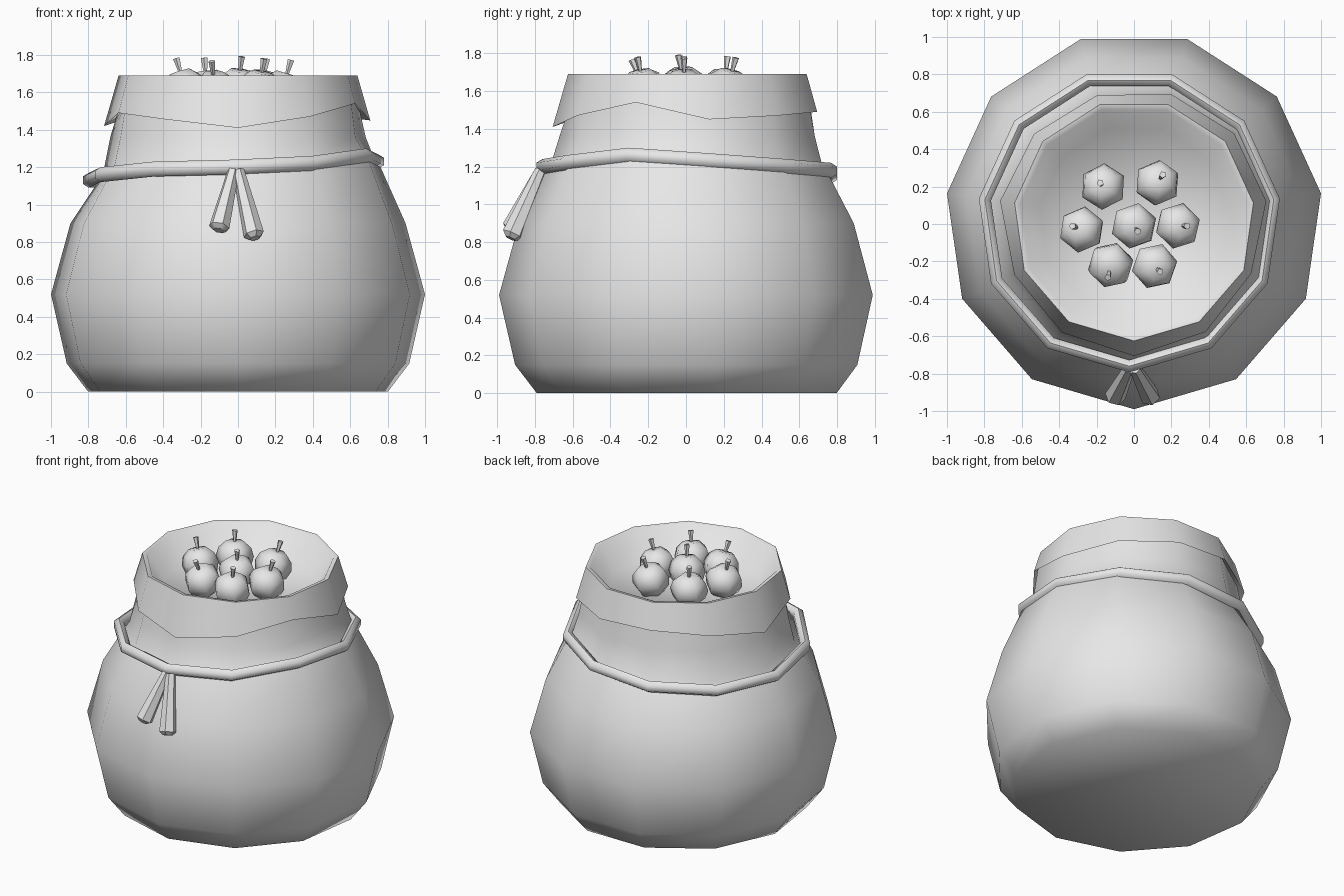
import bpy, bmesh, math
from mathutils import Vector

if "Cube" in bpy.data.objects:
    bpy.data.objects.remove(bpy.data.objects["Cube"], do_unlink=True)

SIDES = 11
CENTRE_Y = 0.02

grey = bpy.data.materials.new("plain_grey")
grey.use_nodes = True
grey.diffuse_color = (0.8, 0.8, 0.8, 1)
grey.node_tree.nodes["Principled BSDF"].inputs["Base Color"].default_value = (0.8, 0.8, 0.8, 1)


def finish(name, bm, angle):
    bmesh.ops.recalc_face_normals(bm, faces=bm.faces)
    mesh = bpy.data.meshes.new(name)
    bm.to_mesh(mesh)
    bm.free()
    mesh.materials.append(grey)
    obj = bpy.data.objects.new(name, mesh)
    bpy.context.collection.objects.link(obj)
    bpy.ops.object.select_all(action="DESELECT")
    obj.select_set(True)
    bpy.context.view_layer.objects.active = obj
    bpy.ops.object.shade_smooth_by_angle(angle=math.radians(angle))
    return obj


def around(k, r, z, x=0.0):
    # Corner k of the sack's outline, counted from the front towards +x
    a = 2 * math.pi * k / SIDES
    return Vector((x + r * math.sin(a), CENTRE_Y - r * math.cos(a), z))


def bridge(bm, rings, closed=False):
    pairs = list(zip(rings, rings[1:]))
    if closed:
        pairs.append((rings[-1], rings[0]))
    for low, high in pairs:
        n = len(low)
        for i in range(n):
            j = (i + 1) % n
            bm.faces.new((low[i], low[j], high[j], high[i]))


def tube(bm, stations, sides):
    # Capped tube through (centre, radius) stations
    axis = (stations[-1][0] - stations[0][0]).normalized()
    u = axis.orthogonal().normalized()
    v = axis.cross(u)
    rings = []
    for c, r in stations:
        turns = [2 * math.pi * i / sides for i in range(sides)]
        rings.append([bm.verts.new(c + r * (math.cos(t) * u + math.sin(t) * v)) for t in turns])
    bridge(bm, rings)
    bm.faces.new(rings[0])
    bm.faces.new(rings[-1])


# Uneven heights of the rope and of the folded hem, per corner
rope_z = [1.20, 1.22, 1.26, 1.23, 1.20, 1.18, 1.15, 1.13, 1.13, 1.16, 1.19]
hem_z = [1.41, 1.47, 1.54, 1.45, 1.47, 1.49, 1.51, 1.48, 1.42, 1.49, 1.455]

# Sack: belly, neck, folded collar and inner wall in one skin
bm = bmesh.new()
rings = []


def ring(rule):
    rings.append([bm.verts.new(around(k, *rule(k))) for k in range(SIDES)])


for r, z in ((0.81, 0), (0.925, 0.15), (1.01, 0.52), (0.905, 0.9)):
    ring(lambda k: (r, z))
ring(lambda k: (0.77, rope_z[k] - 0.03))
ring(lambda k: (0.73, rope_z[k] + 0.03))
ring(lambda k: (0.69, 1.36))
ring(lambda k: (0.66, hem_z[k] + 0.04))
ring(lambda k: (0.645 + 0.29 * (1.69 - hem_z[k]), hem_z[k]))
for r, z in ((0.645, 1.69), (0.615, 1.685), (0.51, 1.52)):
    ring(lambda k: (r, z))
bridge(bm, rings)
bm.faces.new(rings[0])
bm.faces.new(rings[-1])
finish("sack", bm, 62)

# Rope tied around the neck
bm = bmesh.new()
rings = []
for k in range(SIDES):
    section = []
    for i in range(6):
        t = math.pi * i / 3 + math.pi / 6
        section.append(bm.verts.new(around(k, 0.78 + 0.038 * math.cos(t),
                                           rope_z[k] + 0.04 * math.sin(t), -0.025)))
    rings.append(section)
bridge(bm, rings, closed=True)
finish("neck_rope", bm, 62)

# Two loose rope ends at the front
for name, tip in (("right_rope_end", (-0.1, -0.92, 0.88)), ("left_rope_end", (0.085, -0.92, 0.84))):
    bm = bmesh.new()
    top = Vector((0.15 * tip[0] - 0.01, -0.77, 1.18))
    end = Vector(tip)
    tube(bm, [(top, 0.032), (end, 0.056), (end + (end - top) * 0.06, 0.03)], 6)
    finish(name, bm, 40)

# Fruit: position, then lean of the stem tip
fruits = [
    (-0.165, 0.2, 1.61, -0.015, 0.02), (0.125, 0.22, 1.61, 0.03, 0.045),
    (-0.28, -0.03, 1.615, -0.05, 0.02), (0, -0.01, 1.62, 0.02, -0.03),
    (0.235, -0.01, 1.605, 0.05, 0), (-0.125, -0.22, 1.605, -0.015, -0.07),
    (0.11, -0.225, 1.61, 0.03, -0.03),
]
for n, (x, y, z, dx, dy) in enumerate(fruits, 1):
    core = Vector((x, y, z))
    lean = Vector((dx, dy, 0.17)).normalized()
    turn = Vector((0, 0, 1)).rotation_difference(lean)
    bm = bmesh.new()
    bmesh.ops.create_uvsphere(bm, u_segments=6, v_segments=6, radius=0.125)
    for v in bm.verts:
        v.co.z *= 0.8 if v.co.z > 0.12 else 0.92
        spin = Vector((v.co.x * math.cos(n) - v.co.y * math.sin(n),
                       v.co.x * math.sin(n) + v.co.y * math.cos(n), v.co.z))
        v.co = core + turn @ spin
    finish(f"fruit_{n}", bm, 62)
    bm = bmesh.new()
    tube(bm, [(core + lean * 0.09, 0.009), (core + lean * 0.175, 0.019)], 5)
    finish(f"fruit_stem_{n}", bm, 40)
